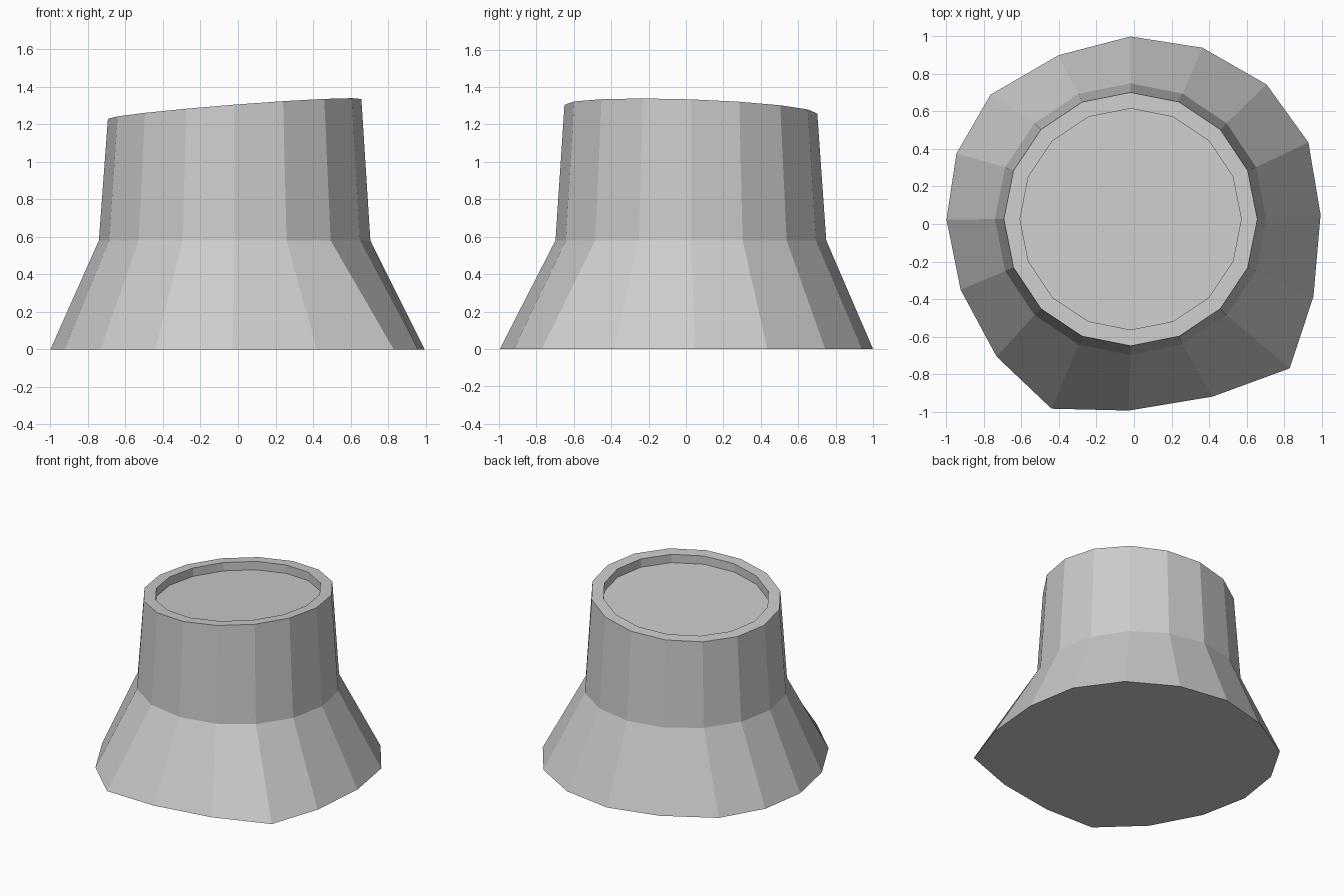
import bpy, bmesh, math

if "Cube" in bpy.data.objects:
    bpy.data.objects.remove(bpy.data.objects["Cube"])

N = 16
CX, CY = -0.018, 0.026

# uneven ground outline, counter-clockwise starting at +x
FOOT = [(0.995, 0.05), (0.93, 0.435), (0.707, 0.744), (0.365, 0.94),
        (-0.02, 1.0), (-0.403, 0.90), (-0.765, 0.69), (-0.947, 0.376),
        (-1.0, 0.024), (-0.925, -0.35), (-0.733, -0.707), (-0.44, -0.985),
        (-0.03, -0.995), (0.42, -0.92), (0.83, -0.77), (0.957, -0.387)]


def circle(r):
    return [(CX + r * math.cos(2 * math.pi * i / N),
             CY + r * math.sin(2 * math.pi * i / N)) for i in range(N)]


def level(z):
    return lambda x, y: z


def tilted(z):
    # the rim leans back and to the left
    return lambda x, y: z + 0.078 * x - 0.034 * y


bm = bmesh.new()
# rings: flared foot, waist, rim outside, rim inside, recessed floor
rings = []
for outline, height in ((FOOT, level(0)),
                        (circle(0.724), level(0.58)),
                        (circle(0.676), tilted(1.284)),
                        (circle(0.59), tilted(1.284)),
                        (circle(0.59), tilted(1.219))):
    rings.append([bm.verts.new((x, y, height(x, y))) for x, y in outline])

# walls between the rings, then bottom and recessed floor
for a, b in zip(rings, rings[1:]):
    for i in range(N):
        j = (i + 1) % N
        bm.faces.new((a[i], a[j], b[j], b[i]))
bm.faces.new(rings[0][::-1])
bm.faces.new(rings[-1])
bmesh.ops.recalc_face_normals(bm, faces=bm.faces)

mesh = bpy.data.meshes.new("stump")
bm.to_mesh(mesh)
bm.free()
bpy.context.collection.objects.link(bpy.data.objects.new("stump", mesh))
